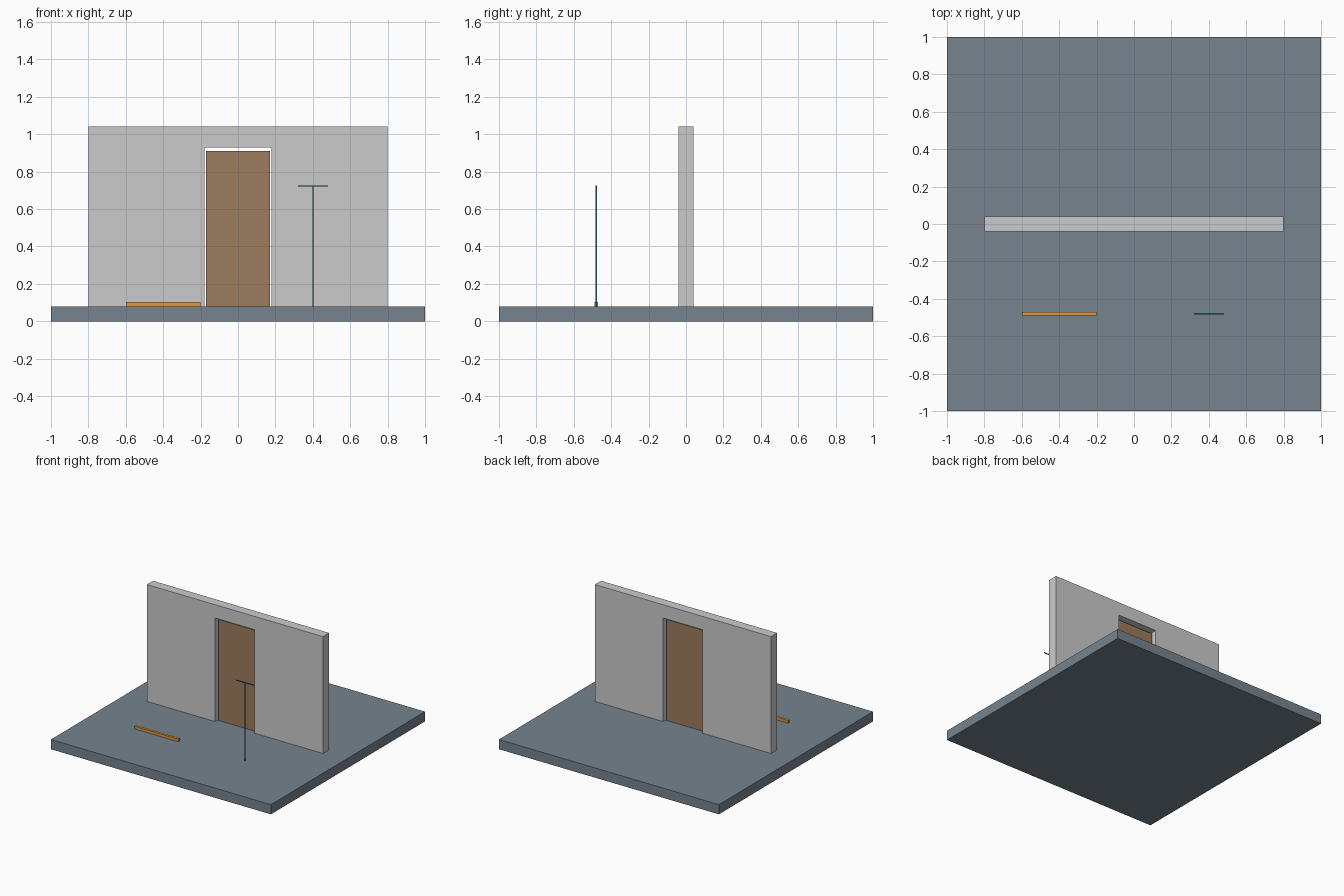
import bpy
import bmesh
from mathutils import Vector

if "Cube" in bpy.data.objects:
    bpy.data.objects.remove(bpy.data.objects["Cube"])


def material(name, rgb):
    m = bpy.data.materials.new(name)
    m.diffuse_color = (*rgb, 1.0)
    m.use_nodes = True
    m.node_tree.nodes["Principled BSDF"].inputs["Base Color"].default_value = m.diffuse_color
    return m


def finish(name, bm, mat):
    bmesh.ops.recalc_face_normals(bm, faces=bm.faces)
    mesh = bpy.data.meshes.new(name)
    bm.to_mesh(mesh)
    bm.free()
    mesh.materials.append(mat)
    obj = bpy.data.objects.new(name, mesh)
    bpy.context.collection.objects.link(obj)
    return obj


def box(name, lo, hi, mat):
    """Box between two opposite corners."""
    lo, hi = Vector(lo), Vector(hi)
    bm = bmesh.new()
    bmesh.ops.create_cube(bm, size=1)
    bmesh.ops.scale(bm, vec=hi - lo, verts=bm.verts)
    bmesh.ops.translate(bm, vec=(lo + hi) / 2, verts=bm.verts)
    return finish(name, bm, mat)


def extrude_profile(name, outline, y0, y1, mat):
    """Extrude an x-z outline along y."""
    bm = bmesh.new()
    face = bm.faces.new([bm.verts.new((x, y0, z)) for x, z in outline])
    ext = bmesh.ops.extrude_face_region(bm, geom=[face], use_keep_orig=True)
    moved = [v for v in ext["geom"] if isinstance(v, bmesh.types.BMVert)]
    bmesh.ops.translate(bm, vec=(0, y1 - y0, 0), verts=moved)
    return finish(name, bm, mat)


slate = material("slate", (0.18, 0.23, 0.27))
plaster = material("plaster", (0.60, 0.62, 0.62))
wood = material("wood", (0.33, 0.20, 0.11))
orange = material("orange", (0.70, 0.32, 0.05))
teal = material("teal", (0.03, 0.16, 0.18))

FLOOR = 0.08

# Floor slab
box("floor_slab", (-1, -1, 0), (1, 1, FLOOR), slate)

# Wall with a doorway reaching the floor
half = [(0.18, 0.93), (0.18, FLOOR), (0.8, FLOOR), (0.8, 1.04)]
outline = half + [(-x, z) for x, z in reversed(half)]
extrude_profile("wall", outline, -0.04, 0.04, plaster)

# Door panel, centred in the wall with a small gap around it
box("door", (-0.17, -0.01, FLOOR), (0.17, 0.01, 0.91), wood)

# Low bar lying on the floor
box("floor_bar", (-0.6, -0.49, FLOOR), (-0.2, -0.47, 0.102), orange)

# Thin T-shaped stand
r = 0.003
box("stand_post", (0.4 - r, -0.48 - r, FLOOR), (0.4 + r, -0.48 + r, 0.72), teal)
box("stand_crossbar", (0.32, -0.48 - r, 0.72), (0.48, -0.48 + r, 0.726), teal)
